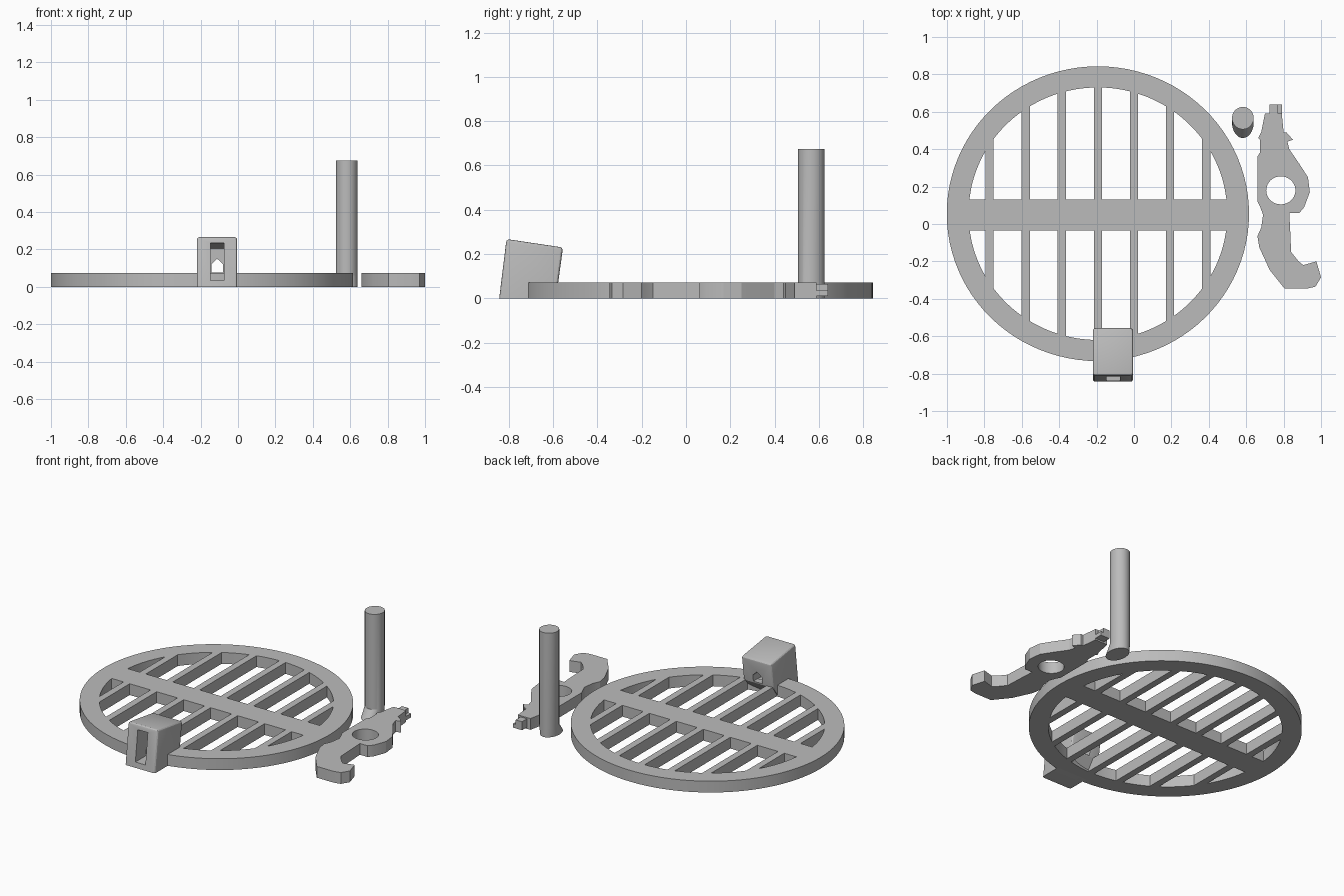
import bpy, bmesh, math
from mathutils import Vector

if "Cube" in bpy.data.objects:
    bpy.data.objects.remove(bpy.data.objects["Cube"], do_unlink=True)

GREY = bpy.data.materials.new("plain_grey")
GREY.use_nodes = True
GREY.diffuse_color = (0.5, 0.5, 0.5, 1)
GREY.node_tree.nodes["Principled BSDF"].inputs["Base Color"].default_value = (0.5, 0.5, 0.5, 1)
THICK = 0.073


def finish(name, bm):
    bmesh.ops.recalc_face_normals(bm, faces=bm.faces)
    mesh = bpy.data.meshes.new(name)
    bm.to_mesh(mesh)
    bm.free()
    mesh.materials.append(GREY)
    obj = bpy.data.objects.new(name, mesh)
    bpy.context.collection.objects.link(obj)
    return obj


def smooth(obj):
    bpy.ops.object.select_all(action='DESELECT')
    obj.select_set(True)
    bpy.context.view_layer.objects.active = obj
    bpy.ops.object.shade_smooth_by_angle(angle=math.radians(20))


def prism(loops, place, low, high):
    """Fill an outline (with hole loops) and extrude it from low to high."""
    bm = bmesh.new()
    edges = []
    for loop in loops:
        verts = [bm.verts.new(place(u, v, low)) for u, v in loop]
        edges += [bm.edges.new((a, b)) for a, b in zip(verts, verts[1:] + verts[:1])]
    if len(loops) == 1:
        bm.faces.new(verts)
    else:
        bmesh.ops.triangle_fill(bm, edges=edges, use_beauty=True, use_dissolve=False)
    result = bmesh.ops.extrude_face_region(bm, geom=bm.faces[:], use_keep_orig=True)
    shift = place(0, 0, high) - place(0, 0, low)
    moved = [g for g in result["geom"] if isinstance(g, bmesh.types.BMVert)]
    bmesh.ops.translate(bm, vec=shift, verts=moved)
    return bm


def flat(u, v, w):
    return Vector((u, v, w))


def sideways(u, v, w):
    return Vector((w, u, v))


def frontal(u, v, w):
    return Vector((u, w, v))


def ellipse(cx, cy, rx, ry, count):
    steps = [math.tau * i / count for i in range(count)]
    return [(cx + rx * math.cos(t), cy + ry * math.sin(t)) for t in steps]


def cut(obj, cutter):
    mod = obj.modifiers.new("cut", 'BOOLEAN')
    mod.operation = 'DIFFERENCE'
    mod.solver = 'EXACT'
    mod.object = cutter
    bpy.context.view_layer.update()
    graph = bpy.context.evaluated_depsgraph_get()
    mesh = bpy.data.meshes.new_from_object(obj.evaluated_get(graph))
    obj.modifiers.clear()
    obj.data = mesh
    bpy.data.objects.remove(cutter, do_unlink=True)


# Round grate: ring, one wide crossbar and seven thin bars
CX, CY = -0.193, 0.055
IN_X, IN_Y = 0.692, 0.675
PITCH, HALF_BAR = 0.193, 0.022
BAR_LOW, BAR_HIGH = -0.035, 0.13


def column_hole(left, right, base, sign):
    """Slot between two bars, closed by the inner curve of the ring."""
    reach = IN_X * math.sqrt(1 - ((base - CY) / IN_Y) ** 2)
    left, right = max(left, -reach), min(right, reach)
    points = []
    if left > -reach:
        points.append((CX + left, base))
    for i in range(9):
        x = left + (right - left) * i / 8
        points.append((CX + x, CY + sign * IN_Y * math.sqrt(1 - (x / IN_X) ** 2)))
    if right < reach:
        points.append((CX + right, base))
    return points


loops = [ellipse(CX, CY, 0.808, 0.788, 96)]
for k in range(-4, 4):
    left, right = k * PITCH + HALF_BAR, (k + 1) * PITCH - HALF_BAR
    loops.append(column_hole(left, right, BAR_HIGH, 1))
    loops.append(column_hole(left, right, BAR_LOW, -1))
smooth(finish("round_grate", prism(loops, flat, 0, THICK)))

# Tilted housing on the rim, with softened upper edges
side = [(-0.843, 0), (-0.81, 0.268), (-0.555, 0.23), (-0.577, 0.07), (-0.62, 0.01), (-0.7, 0)]
bm = prism([side], sideways, -0.22, -0.005)
upper = [e for e in bm.edges if max(v.co.z for v in e.verts) > 0.1]
bmesh.ops.bevel(bm, geom=upper, offset=0.014, segments=3, profile=0.5, affect='EDGES')
housing = finish("housing", bm)

# Front slot and gabled rear opening of the housing
slot = [(-0.9, 0.035), (-0.9, 0.248), (-0.62, 0.205), (-0.62, 0.035)]
cut(housing, finish("slot_cutter", prism([slot], sideways, -0.147, -0.075)))
gable = [(-0.143, 0.078), (-0.079, 0.078), (-0.079, 0.12), (-0.111, 0.15), (-0.143, 0.12)]
cut(housing, finish("gable_cutter", prism([gable], frontal, -0.66, -0.5)))
smooth(housing)

# Upright rod with a foot that slopes out to the front
bm = bmesh.new()
rings = []
for z, y, ry in ((0, 0.543, 0.083), (0.06, 0.566, 0.06), (0.675, 0.566, 0.06)):
    rings.append([bm.verts.new((u, v, z)) for u, v in ellipse(0.582, y, 0.058, ry, 40)])
for a, b in zip(rings, rings[1:]):
    for i in range(len(a)):
        bm.faces.new((a[i - 1], a[i], b[i], b[i - 1]))
bm.faces.new(rings[0])
bm.faces.new(rings[-1])
smooth(finish("rod", bm))

# Hooked lever with a pivot hole
outline = [
    (.79, .59), (.8, .49), (.815, .49), (.85, .45), (.82, .44), (.83, .4),
    (.885, .32), (.93, .25), (.94, .17), (.91, .09), (.885, .06), (.83, .06),
    (.835, -.03), (.84, -.15), (.88, -.2), (.905, -.22), (.975, -.2), (1, -.285),
    (.97, -.335), (.925, -.345), (.805, -.345), (.725, -.245), (.67, -.125),
    (.66, -.065), (.68, -.02), (.69, .05), (.675, .09), (.66, .12), (.66, .36),
    (.675, .385), (.675, .45), (.665, .46), (.68, .49), (.7, .59)]
pivot = ellipse(0.785, 0.18, 0.078, 0.075, 40)
smooth(finish("lever", prism([outline, pivot], flat, 0, THICK)))

# Stepped tip on the lever
tip = [(.725, .01), (.79, .01), (.79, .035), (.77, .035), (.77, .065), (.725, .065)]
finish("lever_tip", prism([tip], frontal, 0.58, 0.64))
